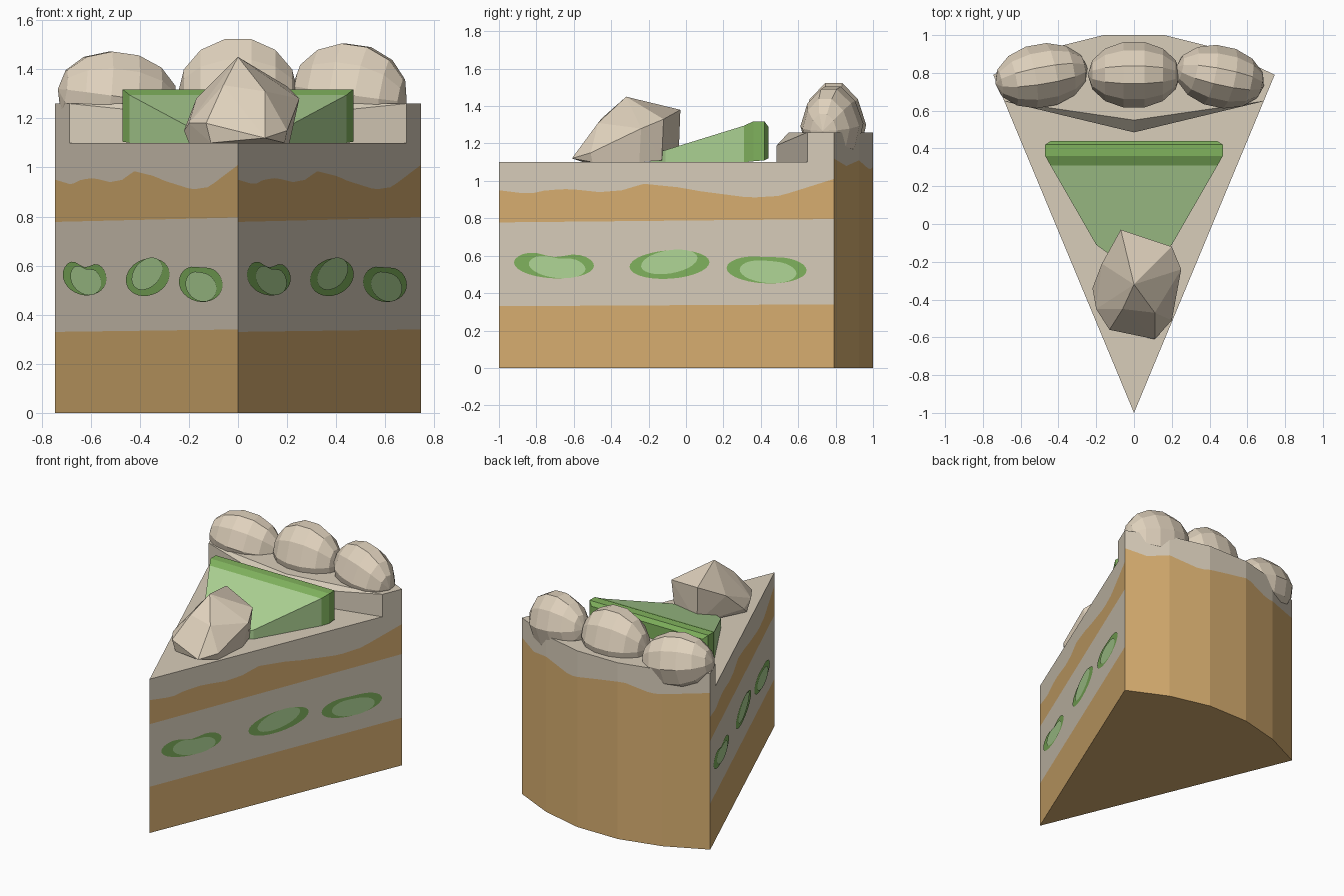
import bpy, bmesh, math
from mathutils import Vector, Matrix

if "Cube" in bpy.data.objects:
    bpy.data.objects.remove(bpy.data.objects["Cube"])


def srgb(r, g, b):
    f = lambda c: c / 12.92 if c <= 0.04045 else ((c + 0.055) / 1.055) ** 2.4
    return (f(r / 255), f(g / 255), f(b / 255), 1)


def material(name, rgb):
    m = bpy.data.materials.new(name)
    m.diffuse_color = srgb(*rgb)
    m.use_nodes = True
    m.node_tree.nodes["Principled BSDF"].inputs["Base Color"].default_value = m.diffuse_color
    return m


CREAM = material("cream", (216, 205, 186))
SPONGE = material("sponge", (215, 174, 112))
NUT = material("pale_topping", (224, 210, 189))
FLESH = material("light_green", (176, 214, 150))
RIND = material("dark_green", (128, 178, 93))


def finish(name, bm, mats, fix_normals=False):
    if fix_normals:
        bmesh.ops.recalc_face_normals(bm, faces=bm.faces[:])
    me = bpy.data.meshes.new(name)
    bm.to_mesh(me)
    bm.free()
    for m in mats:
        me.materials.append(m)
    ob = bpy.data.objects.new(name, me)
    bpy.context.collection.objects.link(ob)
    return ob


def face(bm, pts, mat=0):
    f = bm.faces.new([bm.verts.new(p) for p in pts])
    f.material_index = mat
    return f


def lerp_table(table, t):
    for (t0, a), (t1, b) in zip(table, table[1:]):
        if t <= t1:
            return a + (b - a) * (t - t0) / (t1 - t0)
    return table[-1][1]


TOP, RIM, STEP_Y = 1.10, 1.26, 0.65
TIP, RIGHT, LEFT = Vector((0, -1)), Vector((0.745, 0.79)), Vector((-0.745, 0.79))
STEP_T = (STEP_Y + 1) / 1.79
STEP_X = 0.745 * STEP_T
ARC = [RIGHT, Vector((0.46, 0.925)), Vector((0.16, 1)),
       Vector((-0.16, 1)), Vector((-0.46, 0.925)), LEFT]
WAVE = [(0, .95), (.09, .93), (.14, .95), (.21, .957), (.30, .94), (.37, .95), (.43, .985),
        (.54, .965), (.60, .945), (.75, .91), (.84, .92), (.92, .965), (1, 1.01)]
BACK_WAVE = [(0, 1.12), (.1, 1.08), (.2, 1.11), (.35, 1.06), (.5, 1.10),
             (.62, 1.13), (.75, 1.08), (.88, 1.10), (1, 1.12)]

# Cake body
bm = bmesh.new()


def wall(p, q, ts, levels, top_at, mats):
    """Strip wall from p to q, split in height bands that each take a material."""
    for t0, t1 in zip(ts, ts[1:]):
        a, b = p.lerp(q, t0), p.lerp(q, t1)
        top = top_at((a.y + b.y) / 2)
        za, zb = [0] + levels(t0) + [top], [0] + levels(t1) + [top]
        for k, m in enumerate(mats):
            face(bm, [(*a, za[k]), (*b, zb[k]), (*b, zb[k + 1]), (*a, za[k + 1])], m)


for p, q, step in ((TIP, RIGHT, STEP_T), (LEFT, TIP, 1 - STEP_T)):
    ts = sorted({i / 30 for i in range(31)} | {step})
    wall(p, q, ts, lambda t: [.33 + .01 * t, .778 + .018 * t, lerp_table(WAVE, t)],
         lambda y: RIM if y > STEP_Y else TOP, (1, 0, 1, 0))
for i in range(5):
    wall(ARC[i], ARC[i + 1], [k / 6 for k in range(7)],
         lambda t: [lerp_table(BACK_WAVE, (i + t) / 5)], lambda y: RIM, (1, 0))

# Underside, top and raised back rim with its pointed front edge
face(bm, [(*p, 0) for p in reversed([TIP] + ARC)], 1)
face(bm, [(0, -1, TOP), (STEP_X, STEP_Y, TOP), (0, .485, TOP), (-STEP_X, STEP_Y, TOP)])
face(bm, [(-STEP_X, STEP_Y, RIM), (0, .55, RIM), (STEP_X, STEP_Y, RIM)] + [(*p, RIM) for p in ARC])
apex, low, ridge = (0, .485, TOP), (0, .485, 1.19), (0, .55, RIM)
for s in (1, -1):
    end_low, end_top = (s * STEP_X, STEP_Y, TOP), (s * STEP_X, STEP_Y, RIM)
    for pts in ([apex, end_low, end_top, low], [low, end_top, ridge]):
        face(bm, pts if s > 0 else pts[::-1])
bmesh.ops.remove_doubles(bm, verts=bm.verts[:], dist=0.0005)
finish("cake_slice", bm, [CREAM, SPONGE])


# Fruit pieces showing in the filling: thin plates on both cut sides
def fruit_plate(bm, p, q, t, z, a, b, tilt, notch, lift, mat):
    d = (q - p).normalized()
    n = Vector((d.y, -d.x))
    c = p.lerp(q, t)
    pts = []
    for k in range(28):
        ang = 2 * math.pi * k / 28
        u, v = a * math.cos(ang), b * math.sin(ang)
        v -= notch * math.exp(-(u / (a * .45)) ** 2) * (v > 0) * v
        u, v = u * math.cos(tilt) - v * math.sin(tilt), u * math.sin(tilt) + v * math.cos(tilt)
        w = c + d * u + n * lift
        pts.append((*w, z + v))
    face(bm, pts, mat)


bm = bmesh.new()
# (position, height, tilt, inner shift along, inner shift up, notch)
PIECES = [(.165, .555, -.04, .01, -.012, .5), (.51, .553, .06, 0, .014, 0), (.80, .528, -.03, .005, -.012, .15)]
for p, q in ((TIP, RIGHT), (LEFT, TIP)):
    for t, z, tilt, du, dv, notch in PIECES:
        fruit_plate(bm, p, q, t, z, .232, .076, tilt, notch, .003, 1)
        fruit_plate(bm, p, q, t + du, z + dv, .165, .062, tilt * 2.5, notch * .6, .006, 0)
finish("filling_fruit", bm, [FLESH, RIND])

# Green fruit wedge lying on top: sections of (y, half width, bottom, top)
bm = bmesh.new()
SECTIONS = [(-.19, .09, 1.10, 1.14), (-.11, .20, 1.10, 1.165), (.31, .442, 1.10, 1.295),
            (.36, .47, 1.105, 1.318), (.42, .47, 1.11, 1.318), (.44, .44, 1.12, 1.29)]
rings = [[bm.verts.new(v) for v in ((-w, y, zb), (w, y, zb), (w, y, zt), (-w, y, zt))]
         for y, w, zb, zt in SECTIONS]
for i, (r0, r1) in enumerate(zip(rings, rings[1:])):
    for k in range(4):
        f = bm.faces.new((r0[k], r0[(k + 1) % 4], r1[(k + 1) % 4], r1[k]))
        f.material_index = int(i >= 2)
bm.faces.new(rings[0])
bm.faces.new(rings[-1]).material_index = 1
finish("fruit_wedge", bm, [FLESH, RIND], True)

# Angular chunk near the tip: hull of a few corner points
bm = bmesh.new()
CHUNK = [(0, -.32, 1.45), (-.07, -.03, 1.38), (.20, -.12, 1.33), (.25, -.24, 1.28),
         (.20, -.51, 1.15), (.11, -.61, 1.12), (-.13, -.56, 1.18), (-.20, -.45, 1.18),
         (-.22, -.34, 1.15), (-.17, -.21, 1.28), (-.06, -.45, 1.335), (.11, -.47, 1.31),
         (-.06, -.04, 1.12), (.18, -.13, 1.11), (.21, -.25, 1.10), (.19, -.50, 1.10),
         (-.11, -.55, 1.10), (-.20, -.40, 1.10)]
for c in CHUNK:
    bm.verts.new(c)
res = bmesh.ops.convex_hull(bm, input=bm.verts[:])
loose = [v for v in bm.verts if not v.link_faces]
bmesh.ops.delete(bm, geom=loose, context='VERTS')
finish("topping_chunk", bm, [NUT], True)

# Three faceted oval dollops along the rim, poles along their length
DOLLOPS = [("left", (-.49, .785, 1.285), (.25, .17, .195), 10, 8),
           ("middle", (0, .79, 1.30), (.245, .178, .24), 0, 0),
           ("right", (.455, .78, 1.30), (.24, .165, .215), -12, 8)]
for name, loc, size, turn, tilt in DOLLOPS:
    bm = bmesh.new()
    bmesh.ops.create_uvsphere(bm, u_segments=10, v_segments=7, radius=1,
                              matrix=Matrix.Rotation(math.pi / 2, 4, 'Y'))
    m = (Matrix.Translation(loc) @ Matrix.Rotation(math.radians(turn), 4, 'Z')
         @ Matrix.Rotation(math.radians(tilt), 4, 'Y') @ Matrix.Diagonal((*size, 1)))
    for v in bm.verts:
        if v.co.z > 0:
            v.co.y *= 1 - .15 * v.co.z  # slightly narrower crown
    bmesh.ops.transform(bm, matrix=m, verts=bm.verts[:])
    finish("dollop_" + name, bm, [NUT], True)
